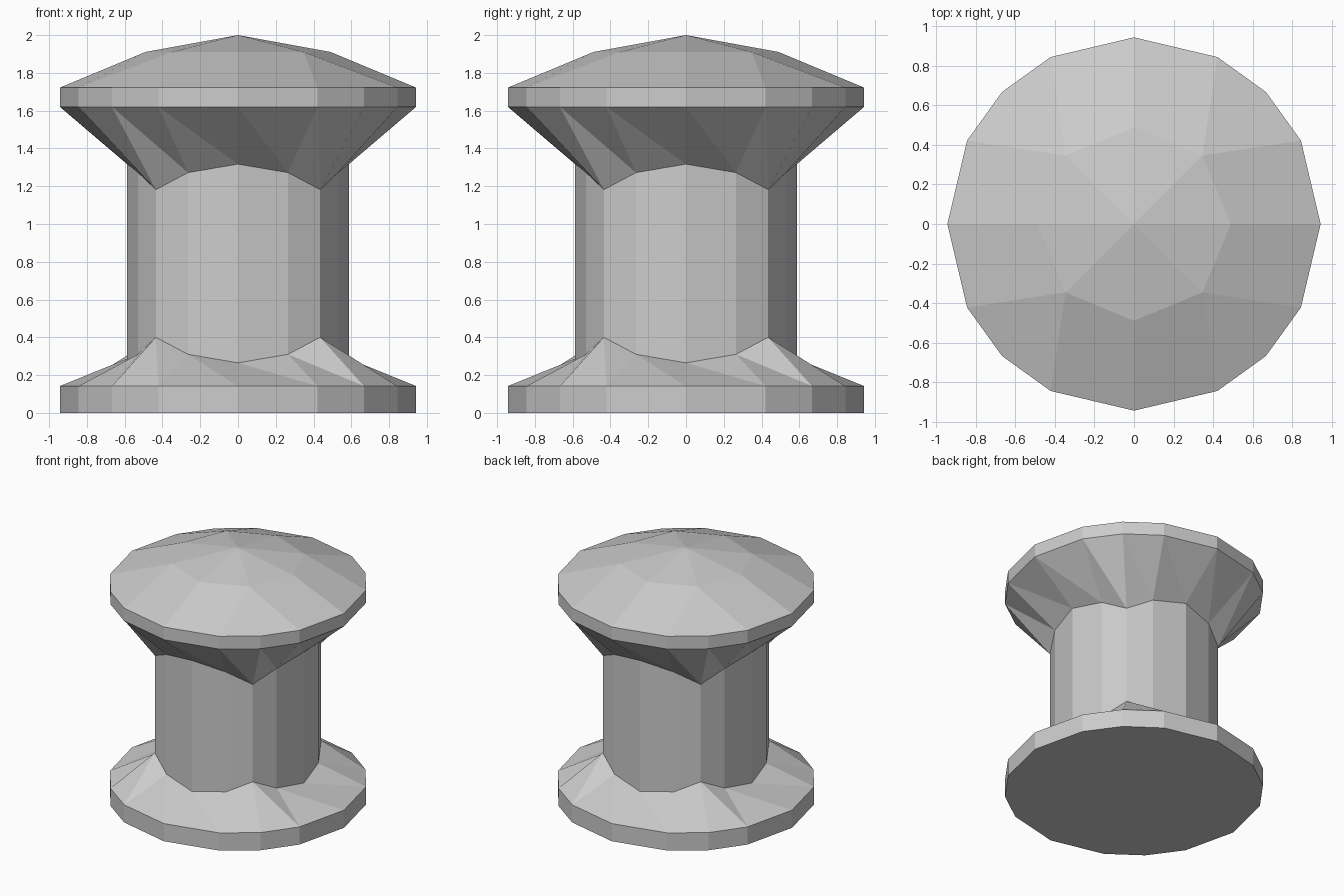
import bpy, bmesh
from math import radians, cos, sin

if "Cube" in bpy.data.objects:
    bpy.data.objects.remove(bpy.data.objects["Cube"])

# One quarter of the 16-sided outline, repeated four times around z
QUARTER = [0, 26.57, 45, 63.43]
ANGLES = [a + 90 * q for q in range(4) for a in QUARTER]

bm = bmesh.new()


def ring(axis, side, corner):
    """16 vertices; each argument is (radius, z) at the axis, side and 45 degree points."""
    kinds = [axis, side, corner, side]
    verts = []
    for i, a in enumerate(ANGLES):
        r, z = kinds[i % 4]
        verts.append(bm.verts.new((r * cos(radians(a)), r * sin(radians(a)), z)))
    return verts


def flat_ring(r, z):
    return ring((r, z), (r, z), (r, z))


def bridge(lower, upper):
    """Triangulated wall with every diagonal leaning the same way."""
    n = len(lower)
    for i in range(n):
        j = (i + 1) % n
        bm.faces.new((lower[i], lower[j], upper[i]))
        bm.faces.new((lower[j], upper[j], upper[i]))


# Base flange, scalloped column and upper rim
rings = [
    flat_ring(0.943, 0.0),
    flat_ring(0.943, 0.142),
    ring((0.587, 0.265), (0.592, 0.31), (0.615, 0.40)),
    ring((0.587, 1.317), (0.592, 1.272), (0.615, 1.182)),
    flat_ring(0.943, 1.62),
    flat_ring(0.943, 1.722),
]
for low, high in zip(rings, rings[1:]):
    bridge(low, high)
bm.faces.new(list(reversed(rings[0])))

# Domed cap: eight-sided inner ring and a centre point
outer = rings[-1]
inner = [bm.verts.new((0.489 * cos(radians(45 * k)), 0.489 * sin(radians(45 * k)), 1.911))
         for k in range(8)]
centre = bm.verts.new((0, 0, 2.0))
for q in range(4):
    a, c, b = inner[2 * q], inner[2 * q + 1], inner[(2 * q + 2) % 8]
    o = [outer[(4 * q + k) % 16] for k in range(5)]
    bm.faces.new((a, o[0], o[1], c))
    bm.faces.new((c, o[1], o[2], o[3]))
    bm.faces.new((c, o[3], o[4], b))
    bm.faces.new((centre, a, c))
    bm.faces.new((centre, c, b))

bmesh.ops.recalc_face_normals(bm, faces=bm.faces[:])
mesh = bpy.data.meshes.new("round_knob")
bm.to_mesh(mesh)
bm.free()
knob = bpy.data.objects.new("round_knob", mesh)
bpy.context.collection.objects.link(knob)
